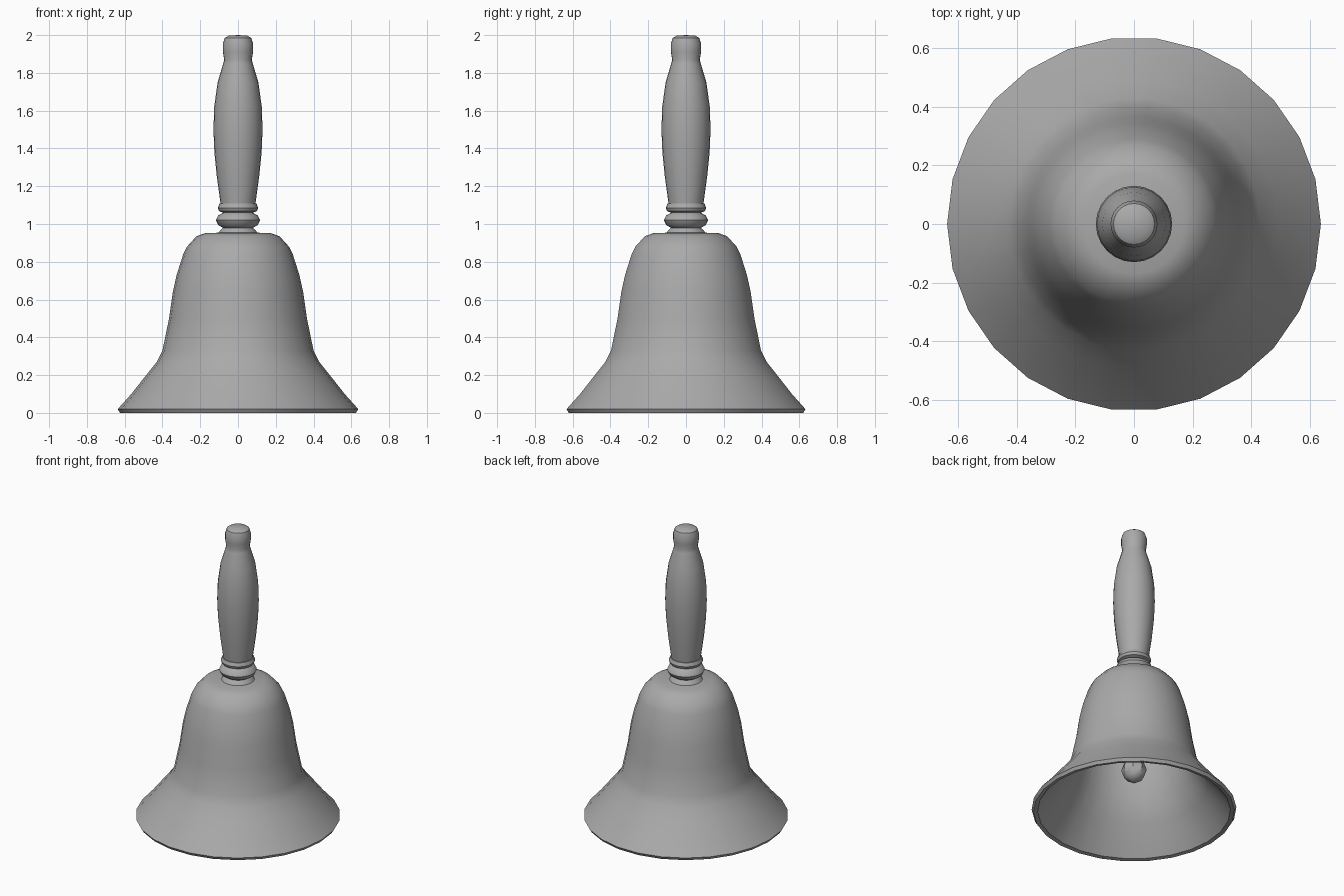
import bpy
import bmesh
from math import cos, sin, tau, radians

cube = bpy.data.objects.get("Cube")
if cube:
    bpy.data.objects.remove(cube, do_unlink=True)

metal = bpy.data.materials.new("plain grey")
metal.use_nodes = True
grey = (0.4, 0.4, 0.4, 1)
metal.diffuse_color = grey
metal.node_tree.nodes["Principled BSDF"].inputs["Base Color"].default_value = grey


def lathe(name, profile, sides, sharp=40):
    """Spin (radius, height) points around z; zero radius makes a pole."""
    bm = bmesh.new()
    rings = []
    for r, z in profile:
        count = sides if r > 0 else 1
        rings.append([bm.verts.new((r * cos(tau * i / sides), r * sin(tau * i / sides), z))
                      for i in range(count)])
    for a, b in zip(rings, rings[1:]):
        for i in range(sides):
            corners = [a[i % len(a)], a[(i + 1) % len(a)],
                       b[(i + 1) % len(b)], b[i % len(b)]]
            bm.faces.new(list(dict.fromkeys(corners)))
    bmesh.ops.recalc_face_normals(bm, faces=bm.faces)
    mesh = bpy.data.meshes.new(name)
    bm.to_mesh(mesh)
    bm.free()
    mesh.materials.append(metal)
    obj = bpy.data.objects.new(name, mesh)
    bpy.context.collection.objects.link(obj)
    bpy.ops.object.select_all(action="DESELECT")
    obj.select_set(True)
    bpy.context.view_layer.objects.active = obj
    bpy.ops.object.shade_smooth_by_angle(angle=radians(sharp))
    return obj


# Bell: outer wall down to the flared lip, then back up the inner wall
outer = [(0, 0.955), (0.17, 0.953), (0.22, 0.935), (0.27, 0.88), (0.29, 0.84),
         (0.325, 0.73), (0.345, 0.64), (0.365, 0.5), (0.4, 0.33), (0.43, 0.27),
         (0.49, 0.195), (0.565, 0.1), (0.637, 0.02)]
inner = [(0.6, 0.005), (0.46, 0.18), (0.375, 0.32), (0.335, 0.5),
         (0.295, 0.72), (0.245, 0.86), (0.17, 0.92), (0, 0.925)]
lathe("bell", outer + [(0.625, 0)] + inner, 26)

# Turned collar with two rounded rings
lathe("collar", [(0, 0.945), (0.105, 0.95), (0.095, 0.965), (0.08, 0.98),
                 (0.105, 0.995), (0.117, 1.02), (0.105, 1.045), (0.078, 1.06),
                 (0.1, 1.068), (0.107, 1.085), (0.098, 1.108), (0, 1.115)], 24)

# Swelling grip with a rounded knob
lathe("handle", [(0, 1.1), (0.092, 1.105), (0.112, 1.25), (0.125, 1.38),
                 (0.13, 1.5), (0.126, 1.62), (0.108, 1.75), (0.078, 1.85),
                 (0.073, 1.87), (0.08, 1.91), (0.08, 1.955), (0.07, 1.985),
                 (0.05, 1.997), (0, 2)], 24)

# Clapper hanging on a rod
lathe("clapper_rod", [(0, 0.3), (0.02, 0.3), (0.02, 0.93), (0, 0.93)], 8)
lathe("clapper_ball", [(0, 0.2), (0.06, 0.24), (0.08, 0.295),
                       (0.06, 0.35), (0, 0.375)], 8)
